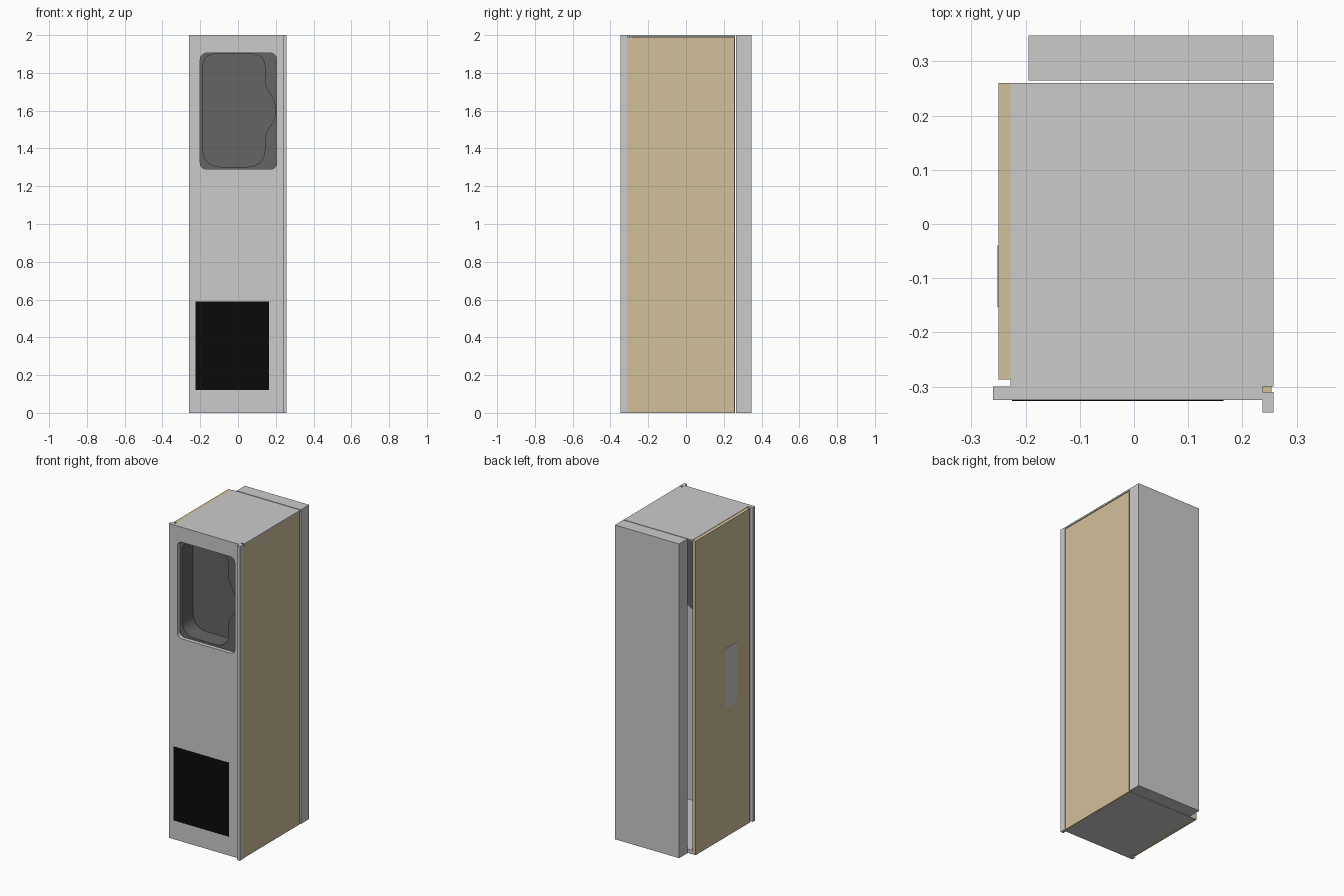
import bpy, bmesh, math
from mathutils import Vector

if "Cube" in bpy.data.objects:
    bpy.data.objects.remove(bpy.data.objects["Cube"])


def material(name, colour):
    m = bpy.data.materials.new(name)
    m.diffuse_color = (*colour, 1)
    m.use_nodes = True
    m.node_tree.nodes["Principled BSDF"].inputs["Base Color"].default_value = m.diffuse_color
    return m


WOOD = material("wood", (0.65, 0.53, 0.33))
DARK = material("dark_grey", (0.13, 0.13, 0.13))
BLACK = material("black", (0.003, 0.003, 0.003))


def finish(name, bm, mat=None):
    bmesh.ops.recalc_face_normals(bm, faces=bm.faces)
    me = bpy.data.meshes.new(name)
    bm.to_mesh(me)
    bm.free()
    ob = bpy.data.objects.new(name, me)
    bpy.context.collection.objects.link(ob)
    if mat:
        me.materials.append(mat)
    return ob


def box(name, x, y, z, mat=None):
    bm = bmesh.new()
    bmesh.ops.create_cube(bm, size=1)
    for v in bm.verts:
        v.co = [a + (b - a) * (c + 0.5) for (a, b), c in zip((x, y, z), v.co)]
    return finish(name, bm, mat)


def rounded(points, n=5):
    """Outline of (x, z, radius) corners, rounded by quadratic arcs."""
    out = []
    for i, (x, z, r) in enumerate(points):
        p = Vector((x, z))
        if r == 0:
            out.append(p)
            continue
        a = p + (Vector(points[i - 1][:2]) - p).normalized() * r
        b = p + (Vector(points[(i + 1) % len(points)][:2]) - p).normalized() * r
        for k in range(n + 1):
            t = k / n
            w = 0.84 * t * (1 - t) * 2
            s = (1 - t) ** 2 + w + t * t
            out.append((a * (1 - t) ** 2 + p * w + b * t * t) / s)
    return out


def loop(bm, outline, y):
    vs = [bm.verts.new((p.x, y, p.y)) for p in outline]
    return vs, [bm.edges.new((vs[i - 1], vs[i])) for i in range(len(vs))]


def plate(name, outer, hole, y0, y1, mat=None):
    bm = bmesh.new()
    edges = loop(bm, outer, y0)[1] + loop(bm, hole, y0)[1]
    bmesh.ops.triangle_fill(bm, use_beauty=True, use_dissolve=False, edges=edges)
    ext = bmesh.ops.extrude_face_region(bm, geom=bm.faces[:], use_keep_orig=True)
    bmesh.ops.translate(bm, vec=(0, y1 - y0, 0),
                        verts=[g for g in ext["geom"] if isinstance(g, bmesh.types.BMVert)])
    return finish(name, bm, mat)


# Outlines of the front, its window and the shaped alcove
front = rounded([(-0.26, 0, 0), (0.237, 0, 0), (0.237, 2, 0), (-0.26, 2, 0)])
window = rounded([(-0.2, 1.29, .035), (0.205, 1.29, .035), (0.205, 1.905, .035), (-0.2, 1.905, .035)])
frame = rounded([(-0.205, 1.28, 0), (0.21, 1.28, 0), (0.21, 1.912, 0), (-0.205, 1.912, 0)])
alcove = rounded([(-0.186, 1.303, .09), (0.142, 1.303, .09), (0.142, 1.475, .02),
                  (0.197, 1.555, .03), (0.197, 1.645, .03), (0.142, 1.735, .02),
                  (0.142, 1.9, .065), (-0.186, 1.9, .065)])

# Front panel, alcove ledge and alcove tub
plate("front_panel", front, window, -0.325, -0.30)
plate("alcove_ledge", frame, alcove, -0.30, -0.295, DARK)
bm = bmesh.new()
a, b = loop(bm, alcove, -0.296)[0], loop(bm, alcove, -0.185)[0]
for i in range(len(a)):
    bm.faces.new((a[i - 1], a[i], b[i], b[i - 1]))
bm.faces.new(b)
tub = finish("alcove_tub", bm, DARK)
# open tub: flip so faces point into the alcove
if max(tub.data.polygons, key=lambda p: p.area).normal.y > 0:
    tub.data.flip_normals()
bpy.context.view_layer.objects.active = tub
tub.select_set(True)
bpy.ops.object.shade_smooth_by_angle(angle=math.radians(30))

# Front lip and vent
box("front_lip", (0.237, 0.257), (-0.348, -0.31), (0, 2))
box("vent_grille", (-0.225, 0.165), (-0.327, -0.325), (0.12, 0.59), BLACK)

# Hollow cabinet, open at the back
box("top_plate", (-0.228, 0.257), (-0.30, 0.26), (1.99, 2))
box("floor_plate", (-0.228, 0.237), (-0.30, 0.26), (0, 0.025))
box("left_side_panel", (-0.25, -0.228), (-0.287, 0.26), (0, 1.998), WOOD)
box("right_side_panel", (0.237, 0.254), (-0.31, 0.256), (0, 1.988), WOOD)
box("side_handle_plate", (-0.2515, -0.249), (-0.153, -0.04), (0.82, 1.2))

# Separate rear box
box("rear_box", (-0.195, 0.257), (0.265, 0.348), (0, 2))
